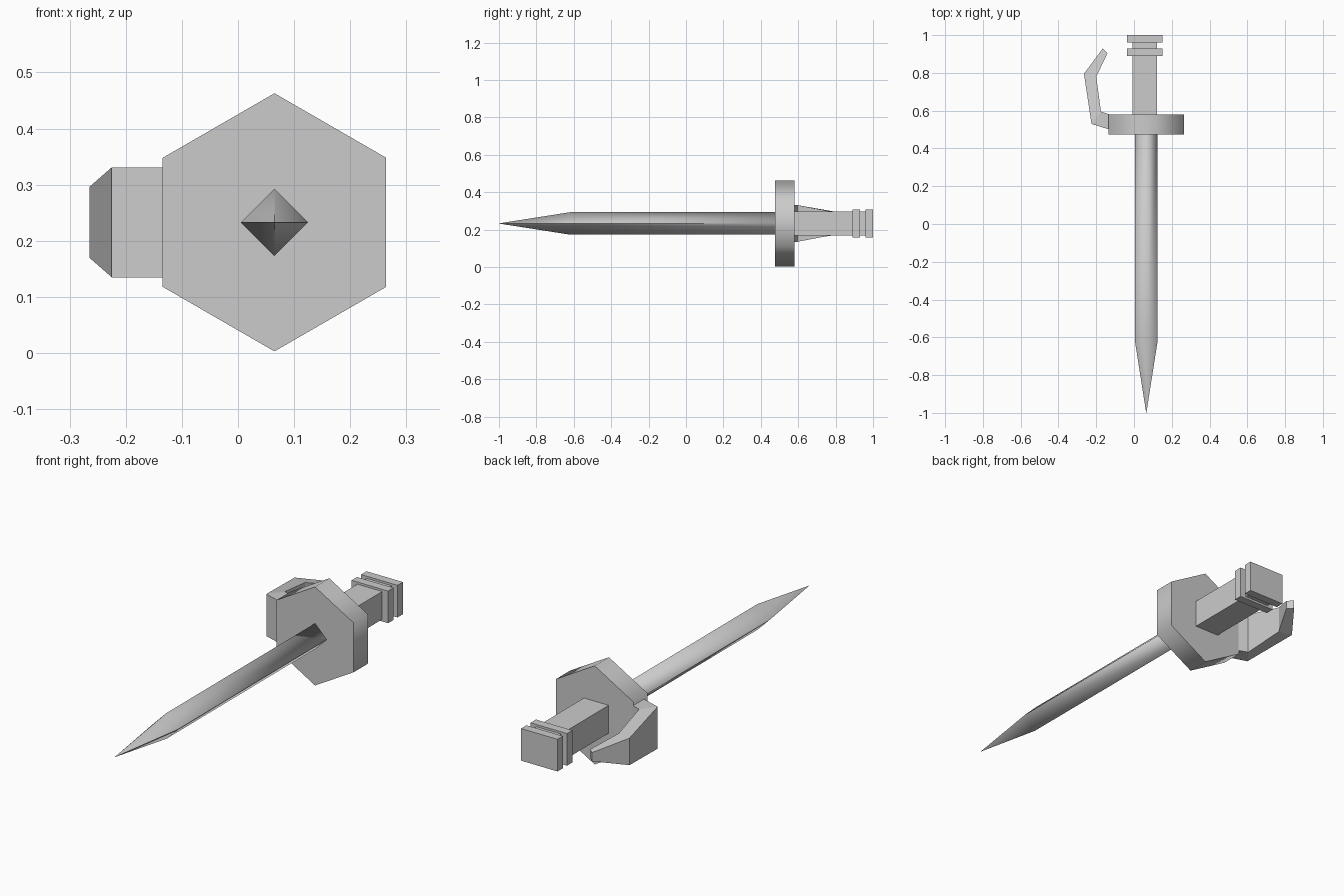
import bpy
import bmesh
from math import pi, sin, cos
from mathutils import Vector

cube = bpy.data.objects.get("Cube")
if cube:
    bpy.data.objects.remove(cube, do_unlink=True)

# Single steel colour
steel = bpy.data.materials.new("steel grey")
steel.use_nodes = True
colour = (0.6, 0.6, 0.6, 1)
steel.diffuse_color = colour
steel.node_tree.nodes["Principled BSDF"].inputs["Base Color"].default_value = colour

CX, CZ = 0.065, 0.233   # long axis of the sword


def loft(name, rings, sharp_rule=None):
    """Skin a list of equal-sized point rings and cap both ends."""
    bm = bmesh.new()
    loops = [[bm.verts.new(p) for p in ring] for ring in rings]
    n = len(loops[0])
    for a, b in zip(loops, loops[1:]):
        for i in range(n):
            j = (i + 1) % n
            bm.faces.new((a[i], a[j], b[j], b[i]))
    bm.faces.new(loops[0])
    bm.faces.new(loops[-1])
    bmesh.ops.remove_doubles(bm, verts=bm.verts, dist=0.0001)
    bmesh.ops.recalc_face_normals(bm, faces=bm.faces)
    if sharp_rule:
        for f in bm.faces:
            f.smooth = True
        for e in bm.edges:
            e.smooth = not sharp_rule(e)
    mesh = bpy.data.meshes.new(name)
    bm.to_mesh(mesh)
    bm.free()
    mesh.materials.append(steel)
    obj = bpy.data.objects.new(name, mesh)
    bpy.context.collection.objects.link(obj)
    return obj


def ngon(sides, radius, y):
    """Ring around the long axis with one corner pointing up."""
    return [Vector((CX + radius * sin(2 * pi * i / sides), y,
                    CZ + radius * cos(2 * pi * i / sides))) for i in range(sides)]


def box(name, half_x, half_z, y0, y1):
    corners = [(-1, -1), (1, -1), (1, 1), (-1, 1)]
    return loft(name, [[(CX - 0.008 + sx * half_x, y, CZ + sz * half_z)
                        for sx, sz in corners] for y in (y0, y1)])


# Blade: diamond section, soft along the spine and crisp on the cutting edges
def cutting_edge(e):
    return all(abs(v.co.z - CZ) < 0.001 for v in e.verts)


loft("blade", [ngon(4, 0.0005, -1), ngon(4, 0.06, -0.62), ngon(4, 0.06, 0.49)], cutting_edge)

# Hexagonal hand guard with a softened rim
def rim_edge(e):
    return abs(e.verts[0].co.y - e.verts[1].co.y) < 0.001


loft("hand_guard", [ngon(6, 0.23, 0.475), ngon(6, 0.23, 0.58)], rim_edge)

# Grip and the two pommel plates
box("grip", 0.064, 0.065, 0.57, 0.98)
for label, y0, y1 in (("inner", 0.89, 0.93), ("outer", 0.96, 1.0)):
    box("pommel_plate_" + label, 0.094, 0.075, y0, y1)

# Knuckle guard: outer point, inner point, half height at each station
stations = [
    ((-0.13, 0.50), (-0.13, 0.58), 0.098),
    ((-0.225, 0.53), (-0.175, 0.595), 0.098),
    ((-0.265, 0.795), (-0.20, 0.78), 0.063),
    ((-0.165, 0.93), (-0.14, 0.905), 0.02),
]
loft("knuckle_guard", [[(*outer, CZ - h), (*inner, CZ - h), (*inner, CZ + h), (*outer, CZ + h)]
                       for outer, inner, h in stations])
